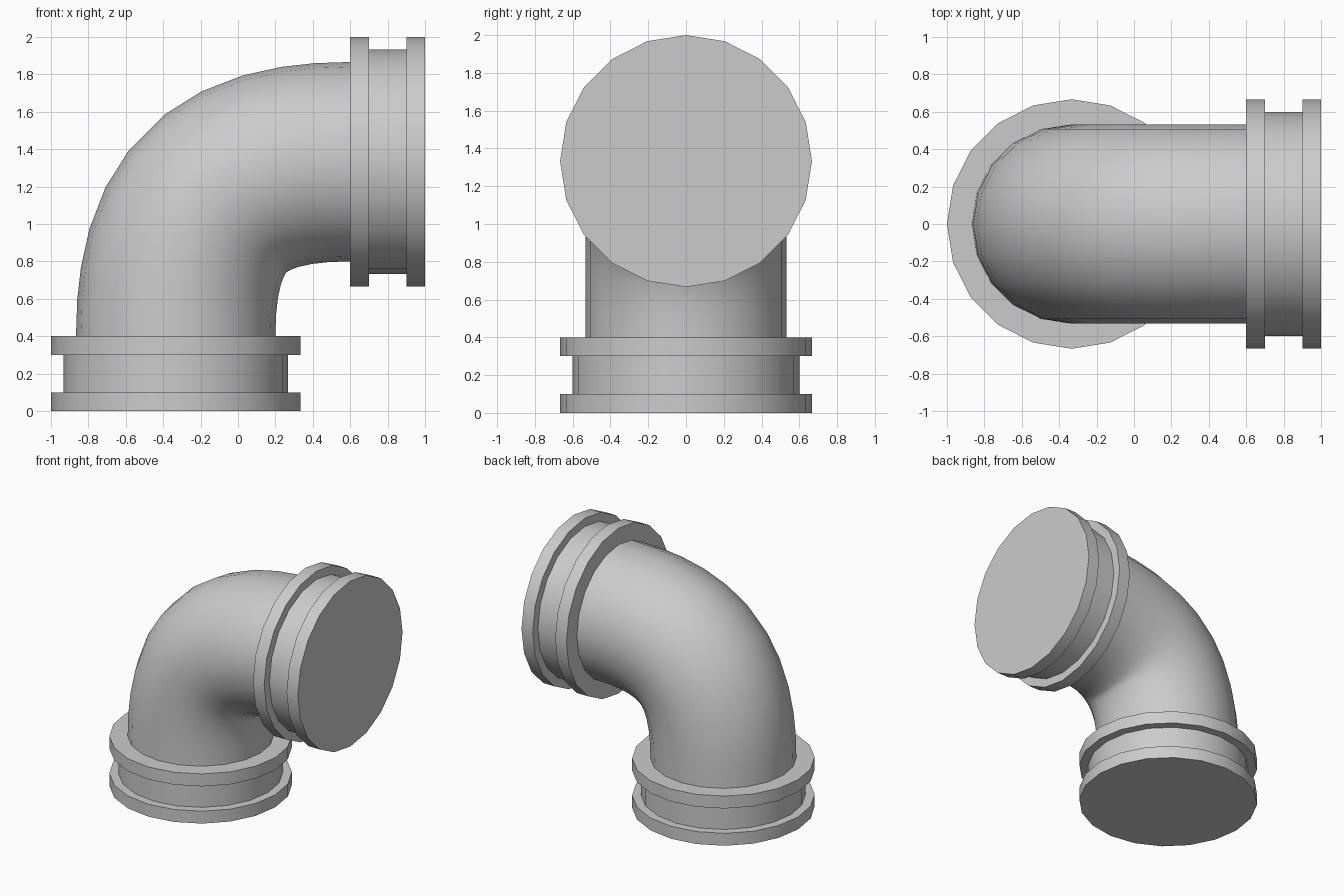
import bpy, bmesh
from math import sin, cos, pi
from mathutils import Vector

if "Cube" in bpy.data.objects:
    bpy.data.objects.remove(bpy.data.objects["Cube"])

SIDES = 20
R = 2 / 3                      # flange radius
SPAN = 0.9333                  # reach of the bend in x and z
Y = Vector((0, 1, 0))


def loft(name, rings, caps):
    """Skin a list of (centre, axis, radius) rings lying along the xz plane."""
    bm = bmesh.new()
    loops = []
    for centre, axis, radius in rings:
        n = Y.cross(axis).normalized()
        loops.append([bm.verts.new(centre + radius * (n * cos(a) + Y * sin(a)))
                      for a in (2 * pi * i / SIDES for i in range(SIDES))])
    for a, b in zip(loops, loops[1:]):
        for i in range(SIDES):
            j = (i + 1) % SIDES
            bm.faces.new((a[i], a[j], b[j], b[i]))
    if caps:
        bm.faces.new(loops[0])
        bm.faces.new(loops[-1])
    bmesh.ops.recalc_face_normals(bm, faces=bm.faces)
    mesh = bpy.data.meshes.new(name)
    bm.to_mesh(mesh)
    bm.free()
    obj = bpy.data.objects.new(name, mesh)
    bpy.context.collection.objects.link(obj)
    bpy.ops.object.select_all(action='DESELECT')
    obj.select_set(True)
    bpy.context.view_layer.objects.active = obj
    bpy.ops.object.shade_smooth_by_angle(angle=pi / 6)
    return obj


# Collars: two flanges with a narrower neck, closed ends
PROFILE = [(0, R), (0.1, R), (0.1, 0.6), (0.3, 0.6), (0.3, R), (0.4, R)]


def collar(name, start, axis):
    loft(name, [(start + axis * d, axis, r) for d, r in PROFILE], True)


collar("bottom_collar", Vector((-1 / 3, 0, 0)), Vector((0, 0, 1)))
collar("side_collar", Vector((1, 0, 4 / 3)), Vector((-1, 0, 0)))

# Elbow pipe: round tube swept along a Bezier bend
p0, p3 = Vector((-1 / 3, 0, 0.4)), Vector((0.6, 0, 0.4 + SPAN))
p1, p2 = p0 + Vector((0, 0, 0.67)), p3 - Vector((0.67, 0, 0))
half = [0, 0.081, 0.156, 0.247, 0.348, 0.445]
rings = []
for t in half + [1 - t for t in reversed(half)]:
    s = 1 - t
    point = s**3 * p0 + 3 * s * s * t * p1 + 3 * s * t * t * p2 + t**3 * p3
    tangent = s * s * (p1 - p0) + 2 * s * t * (p2 - p1) + t * t * (p3 - p2)
    rings.append((point, tangent, 0.533))
loft("elbow_pipe", rings, False)
